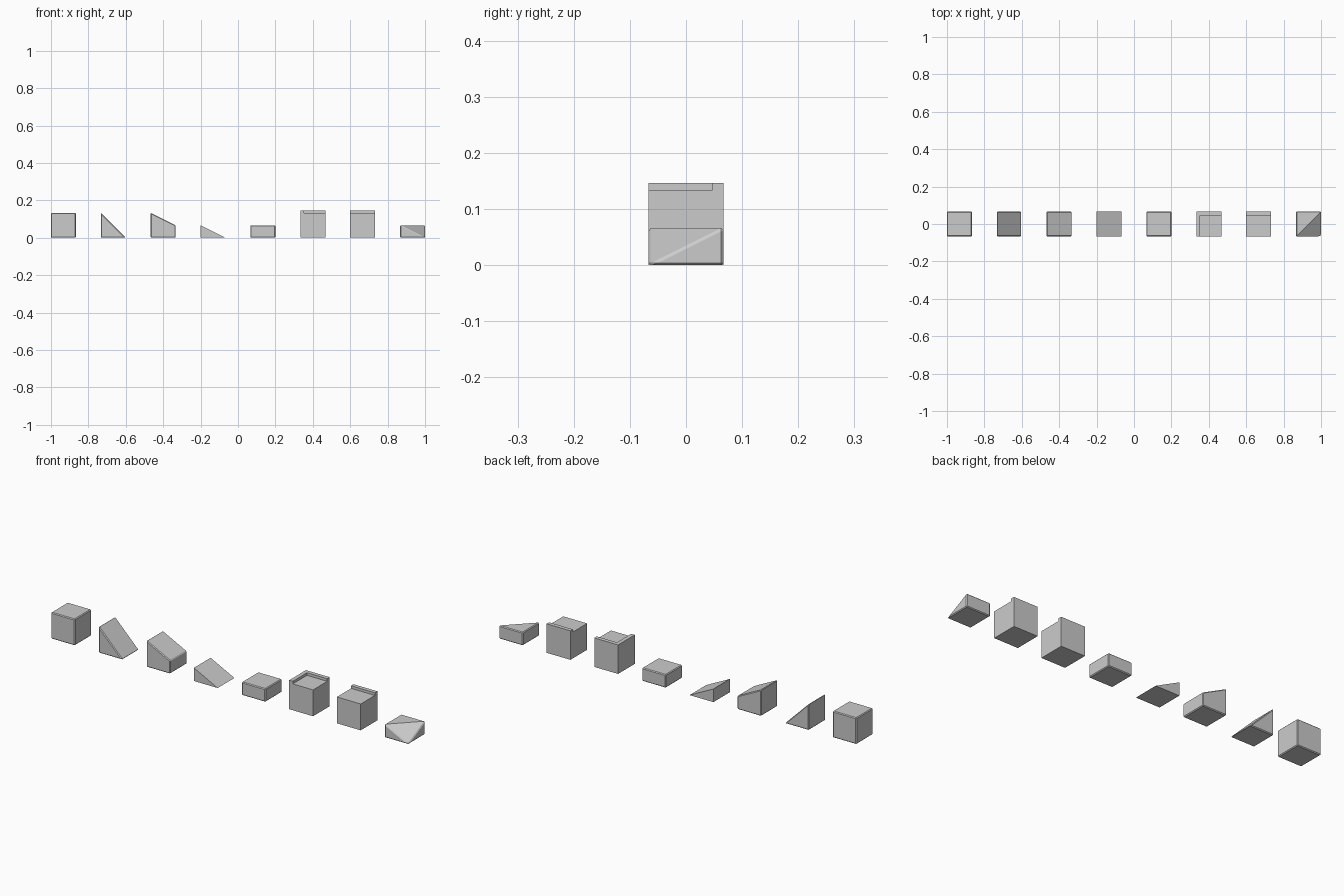
import bpy, bmesh

if "Cube" in bpy.data.objects:
    bpy.data.objects.remove(bpy.data.objects["Cube"])

S = 2 / 15          # tile edge length
H = S / 2           # half tile
LIP_H, LIP_W = 0.0133, 0.02


def add_mesh(name, bm, x, bevel):
    bmesh.ops.recalc_face_normals(bm, faces=bm.faces[:])
    me = bpy.data.meshes.new(name)
    bm.to_mesh(me)
    bm.free()
    ob = bpy.data.objects.new(name, me)
    ob.location.x = x
    bpy.context.collection.objects.link(ob)
    if bevel:
        m = ob.modifiers.new("edge_chamfer", 'BEVEL')
        m.width = 0.004
        m.segments = 1
        m.limit_method = 'ANGLE'
        m.angle_limit = 0.7
    return ob


def prism(name, x, profile, bevel=True):
    """Extrude an x-z profile across the depth of a tile."""
    bm = bmesh.new()
    f = bm.faces.new([bm.verts.new((px, -H, pz)) for px, pz in profile])
    r = bmesh.ops.extrude_face_region(bm, geom=[f])
    verts = [v for v in r['geom'] if isinstance(v, bmesh.types.BMVert)]
    bmesh.ops.translate(bm, verts=verts, vec=(0, S, 0))
    return add_mesh(name, bm, x, bevel)


def box_profile(height):
    return [(-H, 0), (H, 0), (H, height), (-H, height)]


def lipped_block(name, x, left_lip):
    """Block whose top is recessed, leaving a raised lip."""
    ob = prism(name, x, box_profile(S + LIP_H), bevel=False)
    x0 = -H + LIP_W if left_lip else -2 * H
    cut = prism("recess_cutter", x, [(x0, S), (S, S), (S, 2 * S), (x0, 2 * S)], False)
    cut.location.y = -LIP_W / 2
    cut.scale.y = (S + LIP_W) / S
    cut.location.y = H - LIP_W - H * cut.scale.y
    cut.hide_render = True
    m = ob.modifiers.new("recess", 'BOOLEAN')
    m.operation = 'DIFFERENCE'
    m.solver = 'EXACT'
    m.object = cut
    bpy.context.view_layer.objects.active = ob
    bpy.ops.object.modifier_apply(modifier=m.name)
    bpy.data.objects.remove(cut)


def corner_ramp(name, x):
    """Half-height block with its front right corner lowered to the ground."""
    bm = bmesh.new()
    fl, fr, br, bl = [bm.verts.new((a * H, b * H, 0))
                      for a, b in ((-1, -1), (1, -1), (1, 1), (-1, 1))]
    tfl, tbr, tbl = [bm.verts.new((a * H, b * H, H))
                     for a, b in ((-1, -1), (1, 1), (-1, 1))]
    for f in ((fl, bl, br, fr), (fl, fr, tfl), (fr, br, tbr),
              (br, bl, tbl, tbr), (bl, fl, tfl, tbl),
              (tfl, fr, tbr), (tfl, tbr, tbl)):
        bm.faces.new(f)
    add_mesh(name, bm, x, True)


# Row of eight tiles, left to right
X = [-1 + H + i * 2 * S for i in range(8)]
X = [-1 + H + i * (2 - S) / 7 for i in range(8)]
prism("full_block", X[0], box_profile(S))
prism("steep_ramp", X[1], [(-H, 0), (H, 0), (-H, S)])
prism("upper_ramp", X[2], [(-H, 0), (H, 0), (H, H), (-H, S)])
prism("lower_ramp", X[3], [(-H, 0), (H, 0), (-H, H)], bevel=False)
prism("half_block", X[4], box_profile(H))
lipped_block("corner_lip_block", X[5], True)
lipped_block("edge_lip_block", X[6], False)
corner_ramp("corner_ramp", X[7])
